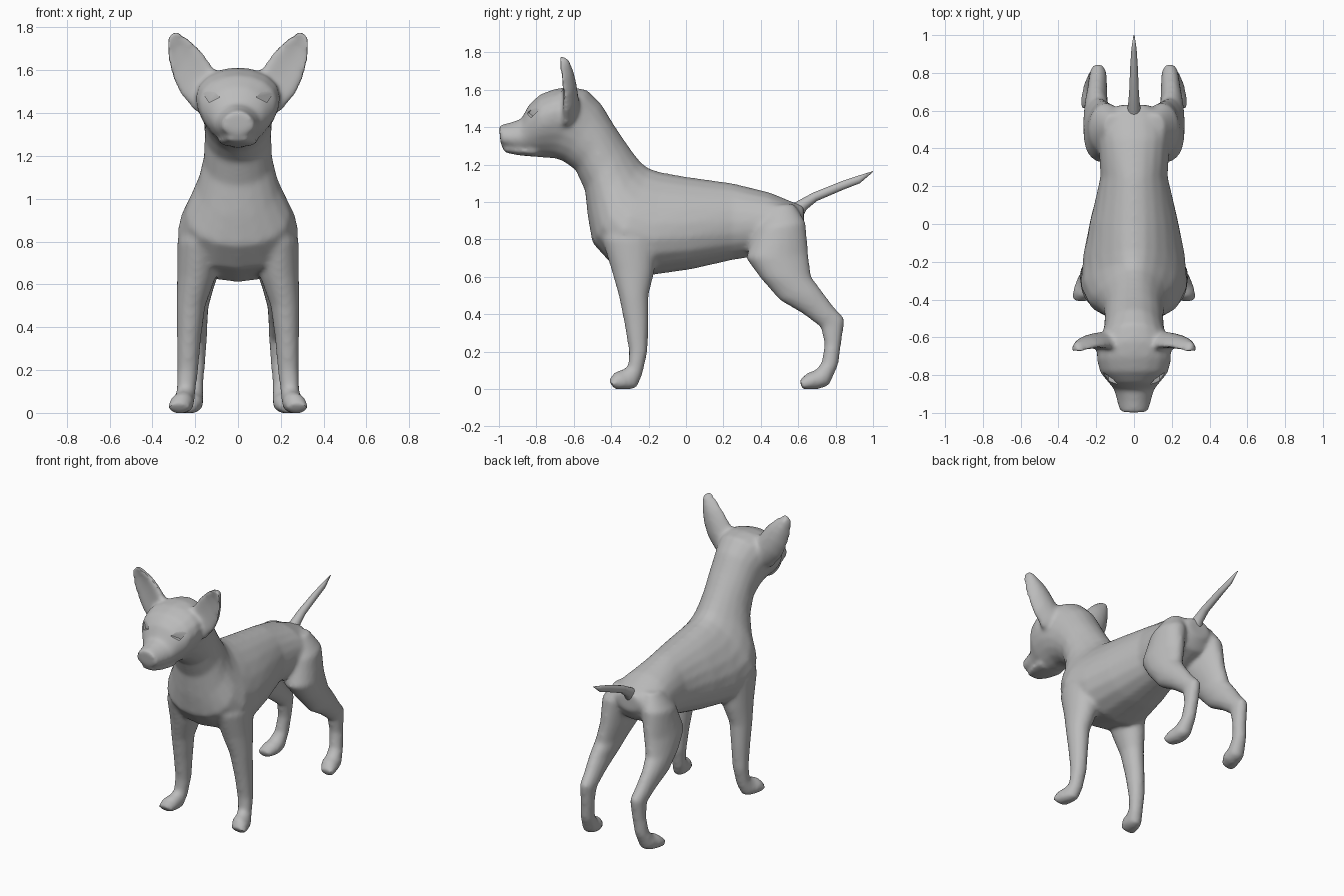
import bpy
import bmesh
import math
from mathutils import Vector

SIDES = 20

default_cube = bpy.data.objects.get("Cube")
if default_cube:
    bpy.data.objects.remove(default_cube, do_unlink=True)

# One plain grey coat
coat = bpy.data.materials.new("grey coat")
coat.use_nodes = True
coat_colour = (0.5, 0.5, 0.5, 1)
coat.diffuse_color = coat_colour
shader = next(n for n in coat.node_tree.nodes if n.type == "BSDF_PRINCIPLED")
shader.inputs["Base Color"].default_value = coat_colour


def side_view(u, v, s):
    """Profile drawn in the y-z plane, thickness along x."""
    return Vector((s, u, v))


def front_view(u, v, s):
    """Profile drawn in the x-z plane, thickness along y."""
    return Vector((u, s, v))


def loft(bm, rings, place=side_view, mirror=False, cup=0.0):
    """Skin oval rings, each given by two opposite outline points, a half
    thickness, its offset, and a taper that narrows the first point's end."""
    for sign in ((1, -1) if mirror else (1,)):
        loops = []
        for ua, va, ub, vb, half, middle, taper in rings:
            loop = []
            for i in range(SIDES):
                angle = math.tau * i / SIDES
                c, s = math.cos(angle), math.sin(angle)
                point = place((ua + ub) / 2 + (ua - ub) / 2 * c,
                              (va + vb) / 2 + (va - vb) / 2 * c,
                              middle + half * s * (1 - taper * c)
                              - cup * c * c)
                point.x *= sign
                loop.append(bm.verts.new(point))
            loops.append(loop)
        faces = [bm.faces.new(loops[0]), bm.faces.new(loops[-1][::-1])]
        for first, second in zip(loops, loops[1:]):
            for i in range(SIDES):
                j = (i + 1) % SIDES
                faces.append(bm.faces.new(
                    (first[i], second[i], second[j], first[j])))
        bmesh.ops.recalc_face_normals(bm, faces=faces)


def finish(name, bm):
    """Turn the bmesh into a smooth shaded object."""
    mesh = bpy.data.meshes.new(name)
    bm.to_mesh(mesh)
    bm.free()
    mesh.materials.append(coat)
    mesh.polygons.foreach_set("use_smooth", [True] * len(mesh.polygons))
    obj = bpy.data.objects.new(name, mesh)
    bpy.context.collection.objects.link(obj)
    return obj


# Torso, neck and head, from the rump to the nose
trunk = [
    (.63, .98, .63, .86, .08, 0, 0),
    (.57, 1.0, .58, .78, .17, 0, 0),
    (.45, 1.05, .45, .72, .19, 0, 0),
    (.25, 1.1, .25, .69, .178, 0, .1),
    (0, 1.135, .03, .64, .23, 0, .2),
    (-.14, 1.16, -.18, .61, .26, 0, .3),
    (-.2, 1.18, -.4, .67, .265, 0, .4),
    (-.24, 1.21, -.5, .78, .23, 0, .35),
    (-.28, 1.26, -.525, .92, .185, 0, .2),
    (-.33, 1.33, -.54, 1.06, .16, 0, .1),
    (-.39, 1.42, -.59, 1.17, .155, 0, 0),
    (-.45, 1.52, -.66, 1.22, .16, 0, 0),
    (-.53, 1.6, -.71, 1.235, .175, 0, -.1),
    (-.62, 1.615, -.73, 1.235, .19, 0, -.25),
    (-.7, 1.605, -.75, 1.235, .19, 0, -.3),
    (-.78, 1.575, -.8, 1.24, .175, 0, -.25),
    (-.84, 1.52, -.84, 1.25, .135, 0, -.1),
    (-.88, 1.445, -.88, 1.265, .105, 0, .1),
    (-.94, 1.425, -.93, 1.28, .09, 0, .2),
    (-1.0, 1.41, -.99, 1.3, .075, 0, .2),
]
lower_jaw = [
    (-.8, 1.3, -.8, 1.24, .1, 0, 0),
    (-.9, 1.295, -.9, 1.25, .08, 0, 0),
    (-.975, 1.29, -.975, 1.265, .05, 0, 0),
]

# Left legs, from the shoulder or hip down to the toes
front_leg = [
    (-.36, 1.02, -.22, 1.03, .04, .13, 0),
    (-.42, .92, -.17, .94, .08, .16, 0),
    (-.45, .8, -.15, .8, .102, .182, 0),
    (-.4, .64, -.17, .62, .09, .195, 0),
    (-.36, .5, -.2, .5, .068, .22, 0),
    (-.33, .35, -.2, .35, .057, .229, 0),
    (-.305, .2, -.205, .2, .05, .235, 0),
    (-.31, .12, -.235, .07, .045, .243, 0),
    (-.35, .1, -.265, .003, .05, .255, 0),
    (-.38, .093, -.31, -.003, .059, .263, 0),
    (-.415, .045, -.38, -.003, .05, .278, 0),
]
hind_leg = [
    (.44, .98, .58, .99, .05, .11, 0),
    (.37, .86, .64, .89, .095, .145, 0),
    (.32, .7, .655, .72, .098, .165, -.2),
    (.4, .59, .67, .6, .08, .19, -.1),
    (.5, .475, .73, .52, .063, .2, 0),
    (.62, .405, .79, .44, .053, .195, 0),
    (.72, .33, .85, .375, .046, .19, 0),
    (.74, .24, .83, .24, .043, .195, 0),
    (.725, .14, .815, .13, .044, .205, 0),
    (.69, .1, .765, .017, .054, .215, 0),
    (.65, .088, .7, -.003, .059, .22, 0),
    (.605, .045, .625, -.003, .048, .24, 0),
]

# Broad cupped ears, from the skull to the tip
ear = [
    (.08, 1.58, .13, 1.38, .05, -.615, 0),
    (.12, 1.62, .205, 1.41, .045, -.615, 0),
    (.15, 1.665, .272, 1.49, .038, -.615, 0),
    (.19, 1.715, .308, 1.57, .032, -.62, 0),
    (.235, 1.75, .326, 1.65, .027, -.63, 0),
    (.28, 1.78, .333, 1.72, .023, -.645, 0),
    (.3, 1.782, .324, 1.76, .016, -.652, 0),
]

bm = bmesh.new()
loft(bm, trunk)
loft(bm, lower_jaw)
loft(bm, front_leg, mirror=True)
loft(bm, hind_leg, mirror=True)
loft(bm, ear, place=front_view, mirror=True, cup=.03)
body = finish("body", bm)

# Fuse the overlapping forms into one flowing skin
remesh = body.modifiers.new("fuse", "REMESH")
remesh.mode = "VOXEL"
remesh.voxel_size = 0.012
remesh.use_smooth_shade = True
smooth = body.modifiers.new("soften", "SMOOTH")
smooth.factor = 0.5
smooth.iterations = 13

# Shallow slanted eye sockets, cut with four-sided wedges
bm = bmesh.new()
for side in (1, -1):
    corners = [(.085, 1.475), (.115, 1.505), (.165, 1.495), (.135, 1.45)]
    front = [bm.verts.new((side * x, -.95, z)) for x, z in corners]
    back = [bm.verts.new((side * x, -.84 + (x - .085) * .7, z))
            for x, z in corners]
    bm.faces.new(front)
    bm.faces.new(back[::-1])
    for i in range(4):
        j = (i + 1) % 4
        bm.faces.new((front[j], front[i], back[i], back[j]))
bmesh.ops.recalc_face_normals(bm, faces=bm.faces)
eye_cutter = finish("eye_cutter", bm)
eye_cutter.hide_render = True
carve = body.modifiers.new("eye sockets", "BOOLEAN")
carve.operation = "DIFFERENCE"
carve.object = eye_cutter

# Bake the skin and drop the cutter
bpy.context.view_layer.update()
graph = bpy.context.evaluated_depsgraph_get()
skin = bpy.data.meshes.new_from_object(body.evaluated_get(graph))
body.modifiers.clear()
body.data = skin
bpy.data.objects.remove(eye_cutter, do_unlink=True)
bpy.ops.object.select_all(action="DESELECT")
body.select_set(True)
bpy.context.view_layer.objects.active = body
bpy.ops.object.shade_smooth_by_angle(angle=math.radians(40))

# Tapering raised tail
tail = [
    (.53, .97, .58, .86, .04, 0, 0),
    (.57, .99, .62, .91, .04, 0, 0),
    (.61, 1.012, .645, .96, .032, 0, 0),
    (.68, 1.05, .7, 1.005, .026, 0, 0),
    (.83, 1.11, .84, 1.065, .02, 0, 0),
    (.92, 1.14, .93, 1.1, .014, 0, 0),
    (1.0, 1.165, 1.0, 1.16, .003, 0, 0),
]
bm = bmesh.new()
loft(bm, tail)
finish("tail", bm)
